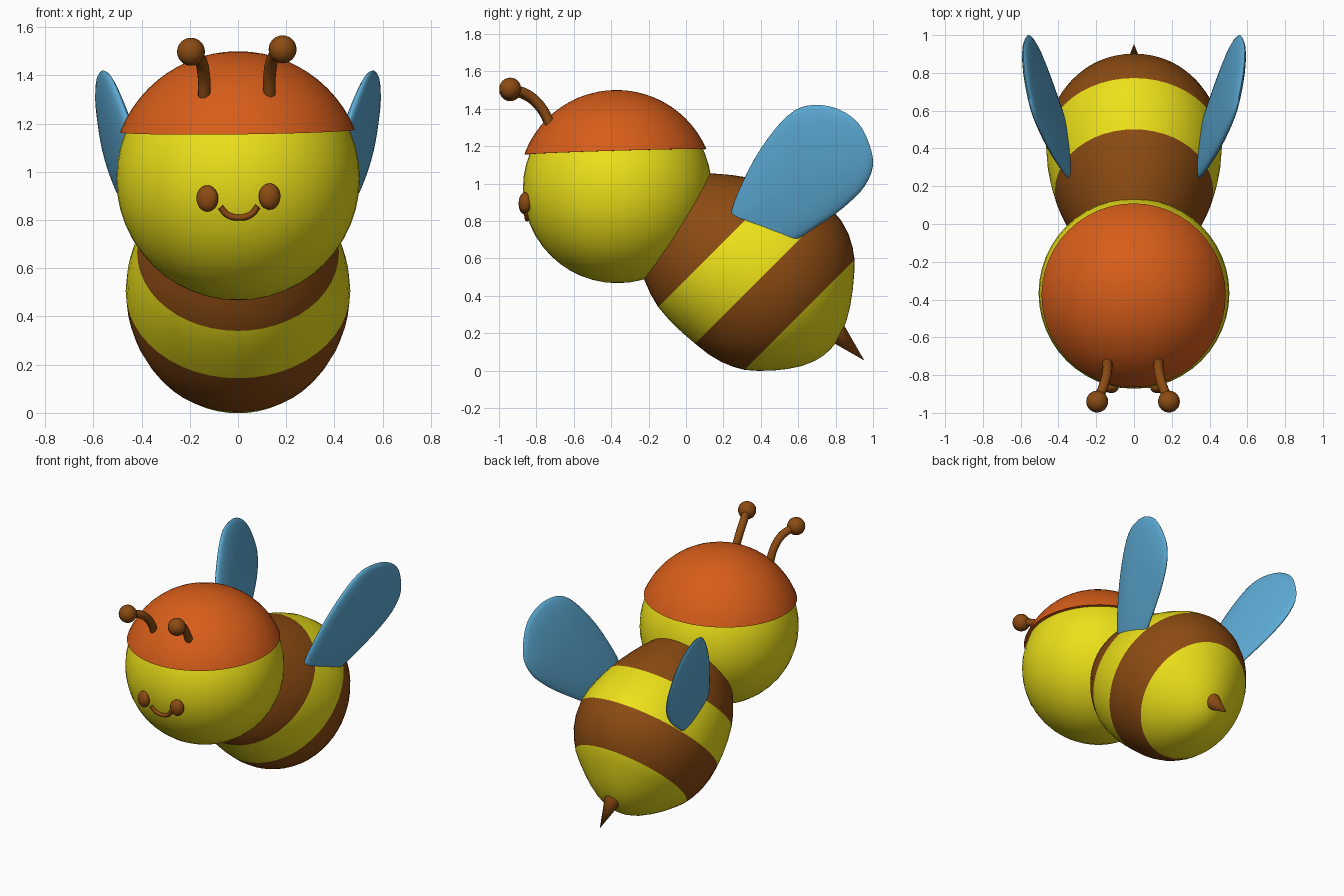
import bpy, bmesh, math
from mathutils import Vector, Matrix

if "Cube" in bpy.data.objects:
    bpy.data.objects.remove(bpy.data.objects["Cube"])

def material(name, rgb):
    m = bpy.data.materials.new(name)
    m.diffuse_color = (*rgb, 1)
    m.use_nodes = True
    m.node_tree.nodes["Principled BSDF"].inputs["Base Color"].default_value = m.diffuse_color
    return m

YELLOW = material("yellow", (0.84, 0.75, 0.01))
BROWN = material("brown", (0.26, 0.07, 0.006))
ORANGE = material("orange", (0.68, 0.11, 0.01))
BLUE = material("blue", (0.11, 0.41, 0.67))

def finish(name, bm, *mats, angle=math.radians(50)):
    bmesh.ops.recalc_face_normals(bm, faces=bm.faces[:])
    for f in bm.faces:
        f.smooth = True
    for e in bm.edges:
        if len(e.link_faces) == 2 and e.calc_face_angle(0) > angle:
            e.smooth = False
    me = bpy.data.meshes.new(name)
    bm.to_mesh(me)
    bm.free()
    for m in mats:
        me.materials.append(m)
    ob = bpy.data.objects.new(name, me)
    bpy.context.collection.objects.link(ob)
    return ob

def ellipsoid(name, center, radii, mat, segs=32, rot_z=0):
    bm = bmesh.new()
    mtx = Matrix.Translation(center) @ Matrix.Rotation(rot_z, 4, 'Z') @ Matrix.Diagonal((*radii, 1))
    bmesh.ops.create_uvsphere(bm, u_segments=segs, v_segments=segs // 2, radius=1, matrix=mtx)
    return finish(name, bm, mat)

def tube(name, pts, radius, mat):
    cu = bpy.data.curves.new(name, 'CURVE')
    cu.dimensions = '3D'
    cu.bevel_depth = radius
    cu.bevel_resolution = 4
    cu.use_fill_caps = True
    cu.resolution_u = 8
    sp = cu.splines.new('BEZIER')
    sp.bezier_points.add(len(pts) - 1)
    for bp, p in zip(sp.bezier_points, pts):
        bp.co = p
        bp.handle_left_type = bp.handle_right_type = 'AUTO'
    cu.materials.append(mat)
    ob = bpy.data.objects.new(name, cu)
    bpy.context.collection.objects.link(ob)
    return ob

# Head
HEAD, R = Vector((0, -0.367, 0.972)), 0.505
ellipsoid("head", HEAD, (R, R, R), YELLOW, 48)

# Hair cap: slightly larger sphere cut by a gently tilted plane
bm = bmesh.new()
bmesh.ops.create_uvsphere(bm, u_segments=48, v_segments=32, radius=0.525,
                          matrix=Matrix.Translation((0, -0.372, 0.975)))
bmesh.ops.bisect_plane(bm, geom=bm.verts[:] + bm.edges[:] + bm.faces[:], plane_co=(0, -0.372, 1.17),
                       plane_no=(-0.012, -0.03, 1), clear_inner=True)
bmesh.ops.holes_fill(bm, edges=[e for e in bm.edges if e.is_boundary])
finish("hair_cap", bm, ORANGE)

# Body: rings (distance along 45 degree axis, centre offset, radius), striped by ring
S2 = math.sqrt(0.5)
def on_axis(x, t, s):
    return Vector((x, (t + s) * S2, (t - s) * S2))

RINGS = [(-0.75, 0.545, 0.20), (-0.654, 0.555, 0.283), (-0.57, 0.564, 0.345), (-0.5, 0.573, 0.388),
         (-0.42, 0.584, 0.43), (-0.346, 0.595, 0.46), (-0.25, 0.615, 0.488), (-0.16, 0.634, 0.505),
         (-0.067, 0.648, 0.512), (0.02, 0.65, 0.504), (0.1, 0.648, 0.482), (0.165, 0.644, 0.451),
         (0.219, 0.64, 0.416), (0.27, 0.635, 0.367), (0.325, 0.63, 0.306), (0.375, 0.627, 0.241),
         (0.42, 0.623, 0.17), (0.45, 0.621, 0.1), (0.463, 0.62, 0.045)]
N = 48
bm = bmesh.new()
loops = []
for s, c, r in RINGS:
    loops.append([bm.verts.new(on_axis(0.91 * r * math.sin(a), c + r * math.cos(a), s))
                  for a in (2 * math.pi * i / N for i in range(N))])
for k in range(len(loops) - 1):
    mid = (RINGS[k][0] + RINGS[k + 1][0]) / 2
    brown = mid < -0.346 or -0.067 < mid < 0.219
    for i in range(N):
        j = (i + 1) % N
        f = bm.faces.new((loops[k][i], loops[k][j], loops[k + 1][j], loops[k + 1][i]))
        f.material_index = int(brown)
bm.faces.new(loops[0])
tip = bm.verts.new(on_axis(0, 0.62, 0.466))
for i in range(N):
    bm.faces.new((loops[-1][i], loops[-1][(i + 1) % N], tip))
finish("striped_body", bm, YELLOW, BROWN)

# Sting
bm = bmesh.new()
axis = Vector((0, S2, -S2))
bmesh.ops.create_cone(bm, cap_ends=True, segments=24, radius1=0.064, radius2=0, depth=0.236,
                      matrix=Matrix.Translation(on_axis(0, 0.712, 0.518))
                      @ axis.to_track_quat('Z', 'Y').to_matrix().to_4x4())
finish("sting", bm, BROWN)

# Wings: pillowed teardrop outlines (y, z) on a slanted plane
OUTLINE = [(0.24, 0.84), (0.275, 0.945), (0.365, 1.13), (0.475, 1.29), (0.58, 1.39), (0.685, 1.42),
           (0.81, 1.40), (0.92, 1.325), (0.98, 1.21), (1.0, 1.095), (0.955, 0.985), (0.875, 0.90),
           (0.795, 0.835), (0.685, 0.76), (0.57, 0.69), (0.43, 0.65), (0.30, 0.69), (0.235, 0.765)]
def smooth_loop(p, n=3):
    out, m = [], len(p)
    for i in range(m):
        a, b, c, d = (Vector(p[(i + o) % m]) for o in (-1, 0, 1, 2))
        for q in range(n):
            u = q / n
            out.append(0.5 * (2 * b + (c - a) * u + (2 * a - 5 * b + 4 * c - d) * u * u
                              + (3 * b - a - 3 * c + d) * u ** 3))
    return out

def wing(name, side):
    bm = bmesh.new()
    edge, mid = smooth_loop(OUTLINE), Vector((0.61, 1.05))
    normal = Vector((1, -0.21, -0.21)).normalized()
    def point(p, h):
        v = Vector((0.115 + 0.21 * (p.x + p.y), p.x, p.y)) + normal * h
        v.x *= side
        return bm.verts.new(v)
    rows = []
    for i in range(1, 16):
        a = math.pi * i / 16
        k, h = math.sin(a), 0.042 * math.cos(a)
        rows.append([point(mid + (p - mid) * k, h) for p in edge])
    n = len(edge)
    for ra, rb in zip(rows, rows[1:]):
        for i in range(n):
            bm.faces.new((ra[i], ra[(i + 1) % n], rb[(i + 1) % n], rb[i]))
    for row, h in ((rows[0], 0.042), (rows[-1], -0.042)):
        c = point(mid, h)
        for i in range(n):
            bm.faces.new((row[i], row[(i + 1) % n], c))
    finish(name, bm, BLUE, angle=math.radians(80))

wing("wing_right", 1)
wing("wing_left", -1)

# Antennae and eyes, the face being turned very slightly
for side, label, dx, dz in ((-1, "left", -0.005, -0.005), (1, "right", -0.005, 0.005)):
    path = [(0.135, -0.72, 1.30), (0.137, -0.775, 1.405), (0.152, -0.845, 1.47), (0.19, -0.94, 1.503)]
    path = [(x * side + dx, y, z + dz) for x, y, z in path]
    tube("antenna_" + label, path, 0.026, BROWN)
    ellipsoid("antenna_ball_" + label, path[-1], (0.058,) * 3, BROWN, 24)
    ellipsoid("eye_" + label, (side * 0.129 + 0.002, -0.86, 0.893 + dz * 0.8),
              (0.046, 0.034, 0.055), BROWN, 24, rot_z=side * 0.27)

# Smile, laid on the head surface
smile = [(-0.072, 0.853), (-0.045, 0.823), (0.005, 0.810), (0.055, 0.824), (0.082, 0.856)]
tube("smile", [(x, HEAD.y - math.sqrt(R * R - x * x - (z - HEAD.z) ** 2) - 0.004, z) for x, z in smile],
     0.013, BROWN)
